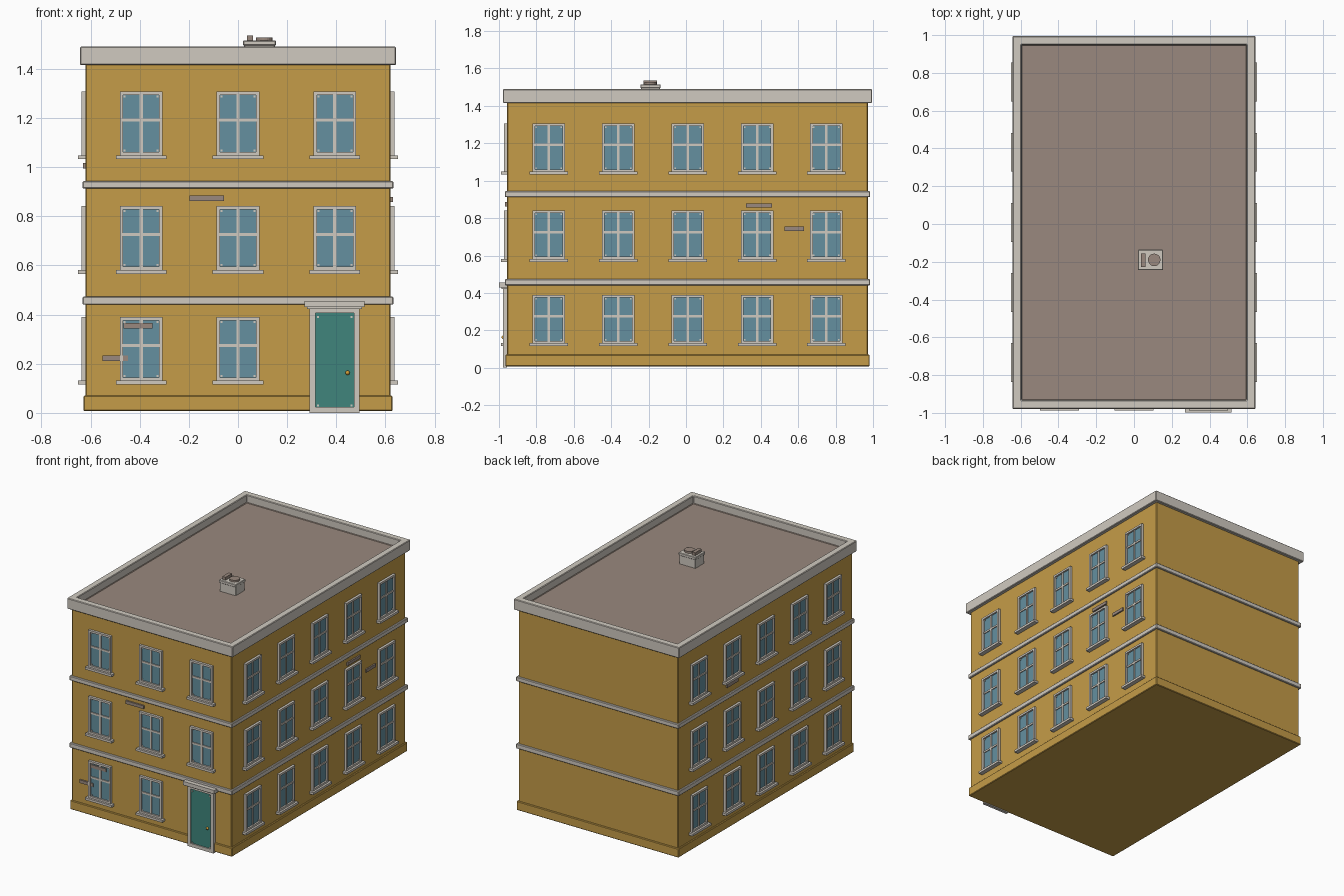
import bpy, bmesh
from math import radians
from mathutils import Matrix, Vector

default = bpy.data.objects.get("Cube")
if default:
    bpy.data.objects.remove(default, do_unlink=True)


def material(name, rgb):
    m = bpy.data.materials.new(name)
    m.use_nodes = True
    m.diffuse_color = (*rgb, 1)
    m.node_tree.nodes["Principled BSDF"].inputs["Base Color"].default_value = (*rgb, 1)
    return m


OCHRE = material("ochre wall", (0.56, 0.335, 0.065))
STONE = material("pale stone", (0.63, 0.59, 0.53))
BROWN = material("roof brown", (0.32, 0.25, 0.21))
GLASS = material("blue glass", (0.13, 0.28, 0.35))
TEAL = material("teal door paint", (0.05, 0.235, 0.2))
BRASS = material("brass", (0.68, 0.35, 0.04))


def add_box(bm, x, y, z, index=0):
    """Box between (min, max) pairs on each axis."""
    lo, hi = Vector((x[0], y[0], z[0])), Vector((x[1], y[1], z[1]))
    mat = Matrix.Translation((lo + hi) / 2) @ Matrix.Diagonal((*(hi - lo), 1))
    verts = bmesh.ops.create_cube(bm, size=1, matrix=mat)["verts"]
    for f in {f for v in verts for f in v.link_faces}:
        f.material_index = index
    return verts


def to_mesh(bm, name, mats):
    me = bpy.data.meshes.new(name)
    bm.to_mesh(me)
    bm.free()
    for m in mats:
        me.materials.append(m)
    return me


def place(name, me, matrix=None, bevel=0):
    ob = bpy.data.objects.new(name, me)
    bpy.context.collection.objects.link(ob)
    if matrix:
        ob.matrix_world = matrix
    if bevel:
        mod = ob.modifiers.new("soft edge", "BEVEL")
        mod.width = bevel
        mod.segments = 1
    return ob


def box(name, x, y, z, mat, bevel=0):
    bm = bmesh.new()
    add_box(bm, x, y, z)
    return place(name, to_mesh(bm, name, [mat]), bevel=bevel)


# Building shell: plinth, walls and floor bands
CY = 0.008                      # centre of the block in depth
HX, HY = 0.62, 0.965            # wall half sizes


def slab(name, grow, z, mat, bevel=0.004):
    return box(name, (-HX - grow, HX + grow), (CY - HY - grow, CY + HY + grow), z, mat, bevel)


slab("plinth", 0.009, (0.007, 0.07), OCHRE)
slab("walls", 0, (0.03, 1.43), OCHRE)
slab("lower_band", 0.012, (0.44, 0.474), STONE)
slab("upper_band", 0.012, (0.912, 0.944), STONE)

# Parapet with sunken roof deck
bm = bmesh.new()
add_box(bm, (-0.643, 0.643), (CY - 0.987, CY + 0.987), (1.415, 1.49))
bm.faces.ensure_lookup_table()
top = max(bm.faces, key=lambda f: f.calc_center_median().z)
bmesh.ops.inset_region(bm, faces=[top], thickness=0.066)
deck = bmesh.ops.extrude_discrete_faces(bm, faces=[top])["faces"][0]
deck.material_index = 1
bmesh.ops.translate(bm, verts=deck.verts[:], vec=(0, 0, -0.055))
place("parapet_and_roof", to_mesh(bm, "parapet_and_roof", [STONE, BROWN]), bevel=0.004)


# Window unit, facing -y with the wall plane at y = 0
def bordered(bm, half, bottom, top, rim, depth, index=0):
    """Two jambs and two rails around an opening."""
    for s in (-1, 1):
        xs = sorted((s * half, s * (half - rim)))
        add_box(bm, xs, (-depth, 0), (bottom, top), index)
    inner = (rim - half, half - rim)
    add_box(bm, inner, (-depth, 0), (top - rim, top), index)
    add_box(bm, inner, (-depth, 0), (bottom, bottom + rim), index)


def studs(bm, half, bottom, top, depth, r=0.004):
    """Small corner fixings."""
    for u in (-half, half):
        for w in (bottom, top):
            add_box(bm, (u - r, u + r), (-depth, 0), (w - r, w + r))


bm = bmesh.new()
bordered(bm, 0.087, -0.13, 0.13, 0.014, 0.017)
add_box(bm, (-0.103, 0.103), (-0.031, 0), (-0.145, -0.129))
add_box(bm, (-0.0065, 0.0065), (-0.011, 0), (-0.12, 0.12))
add_box(bm, (-0.075, 0.075), (-0.011, 0), (0.008, 0.021))
add_box(bm, (-0.075, 0.075), (-0.005, 0), (-0.12, 0.12), 1)
studs(bm, 0.067, -0.11, 0.11, 0.009)
window = to_mesh(bm, "window", [STONE, GLASS])

FRONT = Matrix.Translation((0, CY - HY, 0))
RIGHT = Matrix.Translation((HX, 0, 0)) @ Matrix.Rotation(radians(90), 4, "Z")
LEFT = Matrix.Translation((-HX, 0, 0)) @ Matrix.Rotation(radians(-90), 4, "Z")
ROWS = (0.26, 0.711, 1.177)
SIDE_Y = [0.009 + 0.371 * i for i in range(-2, 3)]

for r, z in enumerate(ROWS):
    for c, x in enumerate((-0.394, 0, 0.394)):
        if r or c < 2:
            place(f"front_window_{r}_{c}", window, FRONT @ Matrix.Translation((x, 0, z)))
    for c, y in enumerate(SIDE_Y):
        place(f"east_window_{r}_{c}", window, RIGHT @ Matrix.Translation((y, 0, z)))
        place(f"west_window_{r}_{c}", window, LEFT @ Matrix.Translation((-y, 0, z)))

# Entrance: frame, lintel, door leaf and knob
bm = bmesh.new()
bordered(bm, 0.102, 0, 0.43, 0.024, 0.021)
add_box(bm, (-0.122, 0.122), (-0.042, 0), (0.43, 0.456))
add_box(bm, (-0.112, 0.112), (-0.03, 0), (0.422, 0.436))
add_box(bm, (-0.08, 0.08), (-0.013, 0), (0.014, 0.408), 1)
studs(bm, 0.068, 0.03, 0.39, 0.016)
bmesh.ops.create_uvsphere(bm, u_segments=12, v_segments=8, radius=0.009,
                          matrix=Matrix.Translation((0.053, -0.02, 0.163)))
for f in bm.faces:
    if len(f.verts) == 3 or f.calc_area() < 0.00002:
        f.material_index = 2
place("entrance", to_mesh(bm, "entrance", [STONE, TEAL, BRASS]),
      FRONT @ Matrix.Translation((0.393, 0, 0)))

# Loose brown bricks showing on the walls
for i, (side, u, z, w, d) in enumerate((
        (FRONT, -0.127, 0.874, 0.14, 0.011), (FRONT, -0.407, 0.354, 0.118, 0.012),
        (FRONT, -0.5, 0.223, 0.104, 0.011), (RIGHT, 0.39, 0.868, 0.14, 0.01),
        (RIGHT, 0.578, 0.743, 0.104, 0.01), (LEFT, -0.38, 1.005, 0.12, 0.011))):
    bm = bmesh.new()
    add_box(bm, (u - w / 2, u + w / 2), (-d, 0.01), (z - 0.011, z + 0.011))
    place(f"brick_{i}", to_mesh(bm, "brick", [BROWN]), side)

# Rooftop vent unit
box("vent_body", (0.025, 0.15), (-0.24, -0.14), (1.43, 1.5), STONE, 0.003)
box("vent_cap", (0.021, 0.154), (-0.244, -0.136), (1.495, 1.515), STONE, 0.003)
box("vent_block", (0.037, 0.062), (-0.227, -0.155), (1.51, 1.536), BROWN)
bm = bmesh.new()
bmesh.ops.create_cone(bm, cap_ends=True, segments=20, radius1=0.033, radius2=0.033,
                      depth=0.016, matrix=Matrix.Translation((0.107, -0.19, 1.52)))
place("vent_fan", to_mesh(bm, "vent_fan", [BROWN]))
